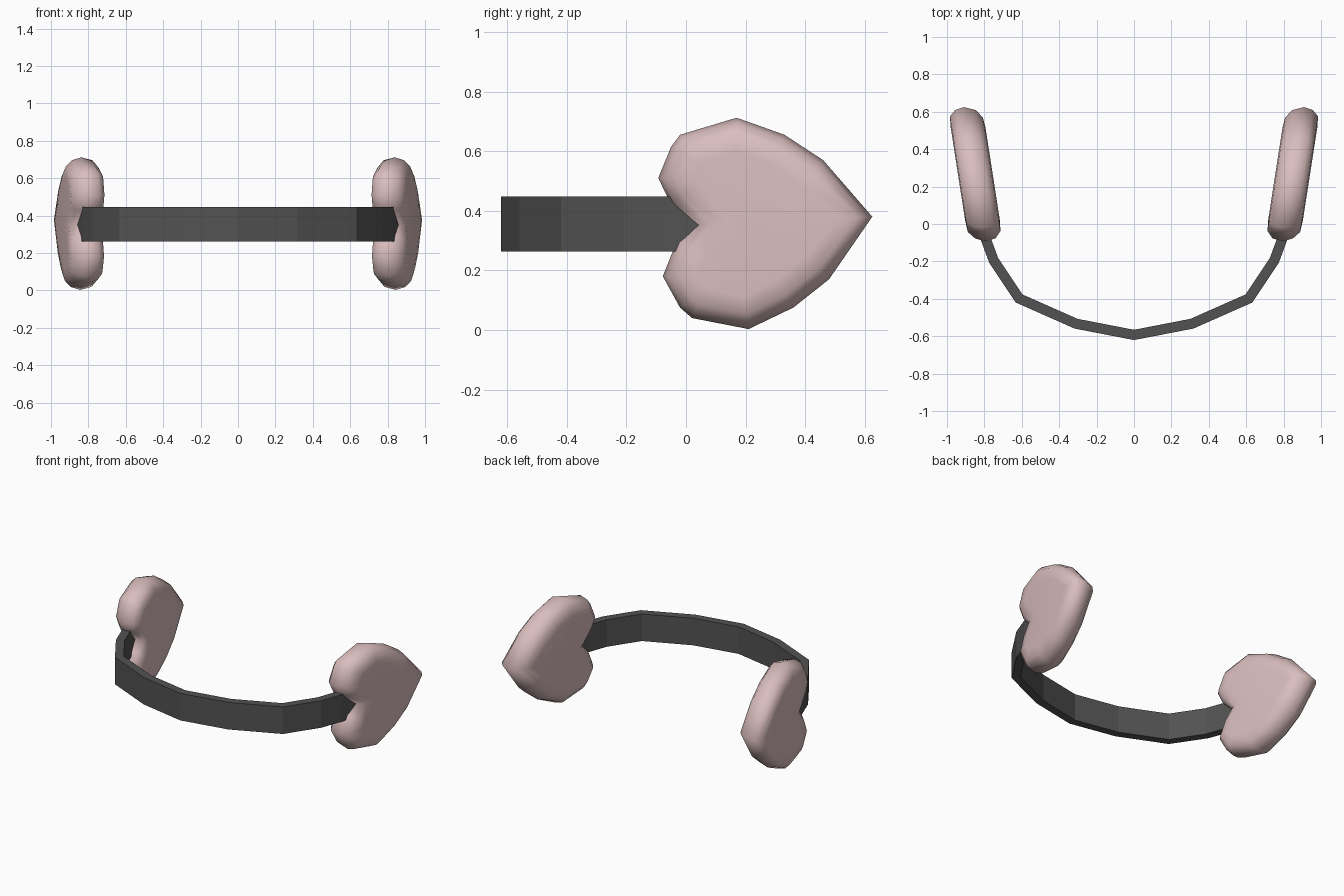
import bpy, bmesh, math
from mathutils import Vector

cube = bpy.data.objects.get("Cube")
if cube:
    bpy.data.objects.remove(cube)


def material(name, rgb):
    m = bpy.data.materials.new(name)
    m.use_nodes = True
    m.diffuse_color = (*rgb, 1)
    m.node_tree.nodes["Principled BSDF"].inputs["Base Color"].default_value = (*rgb, 1)
    return m


def finish(name, bm, mat):
    bmesh.ops.recalc_face_normals(bm, faces=bm.faces)
    me = bpy.data.meshes.new(name)
    bm.to_mesh(me)
    bm.free()
    ob = bpy.data.objects.new(name, me)
    bpy.context.collection.objects.link(ob)
    me.materials.append(mat)
    return ob


pink = material("soft_pink", (0.70, 0.51, 0.51))
grey = material("dark_grey", (0.085, 0.085, 0.085))

# Heart outline (y, z), starting at the rear point
HEART = [(.625, .38), (.46, .57), (.33, .655), (.17, .712), (-.02, .655), (-.05, .615),
         (-.093, .51), (-.05, .42), (.03, .352), (-.03, .30), (-.078, .18), (-.02, .075),
         (.02, .04), (.21, .003), (.36, .075), (.48, .17)]
# Cushion cross-section: (offset across the thickness, inset from the outline)
SECTION = [(-.098, .11), (-.092, .055), (-.06, .016), (0, 0),
           (.05, .016), (.083, .05), (.088, .11)]


def inset_outline(d):
    """Move the outline inward by d along its corner bisectors."""
    pts = [Vector(p) for p in HEART]
    out = []
    for i, p in enumerate(pts):
        a = (p - pts[i - 1]).normalized()
        b = (pts[(i + 1) % len(pts)] - p).normalized()
        normal = Vector((-(a + b).y, (a + b).x)).normalized()
        # the outline runs counter-clockwise, so this normal points inward
        out.append(p + normal * d)
    return out


def heart_cushion(name, side):
    bm = bmesh.new()
    rings = []
    for offset, inset in SECTION:
        ring = []
        for y, z in inset_outline(inset):
            x = .812 + .155 * y + offset
            ring.append(bm.verts.new((side * x, y, z)))
        rings.append(ring)
    n = len(HEART)
    for lower, upper in zip(rings, rings[1:]):
        for i in range(n):
            j = (i + 1) % n
            bm.faces.new((lower[i], lower[j], upper[j], upper[i]))
    bm.faces.new(rings[0])
    bm.faces.new(rings[-1])
    ob = finish(name, bm, pink)
    for p in ob.data.polygons:
        p.use_smooth = True
    return ob


heart_cushion("left_heart_cushion", 1)
heart_cushion("right_heart_cushion", -1)

# Faceted band: a bent strip given an even thickness
half = [(.31, -.533), (.615, -.398), (.75, -.195), (.80, -.06), (.835, .06)]
path = [(-x, y) for x, y in reversed(half)] + [(0, -.593)] + half
bm = bmesh.new()
columns = [[bm.verts.new((x, y, z)) for z in (.263, .447)] for x, y in path]
for a, b in zip(columns, columns[1:]):
    bm.faces.new((a[0], b[0], b[1], a[1]))
band = finish("headband", bm, grey)
solid = band.modifiers.new("thickness", 'SOLIDIFY')
solid.thickness = .054
solid.offset = 0
solid.use_even_offset = True
